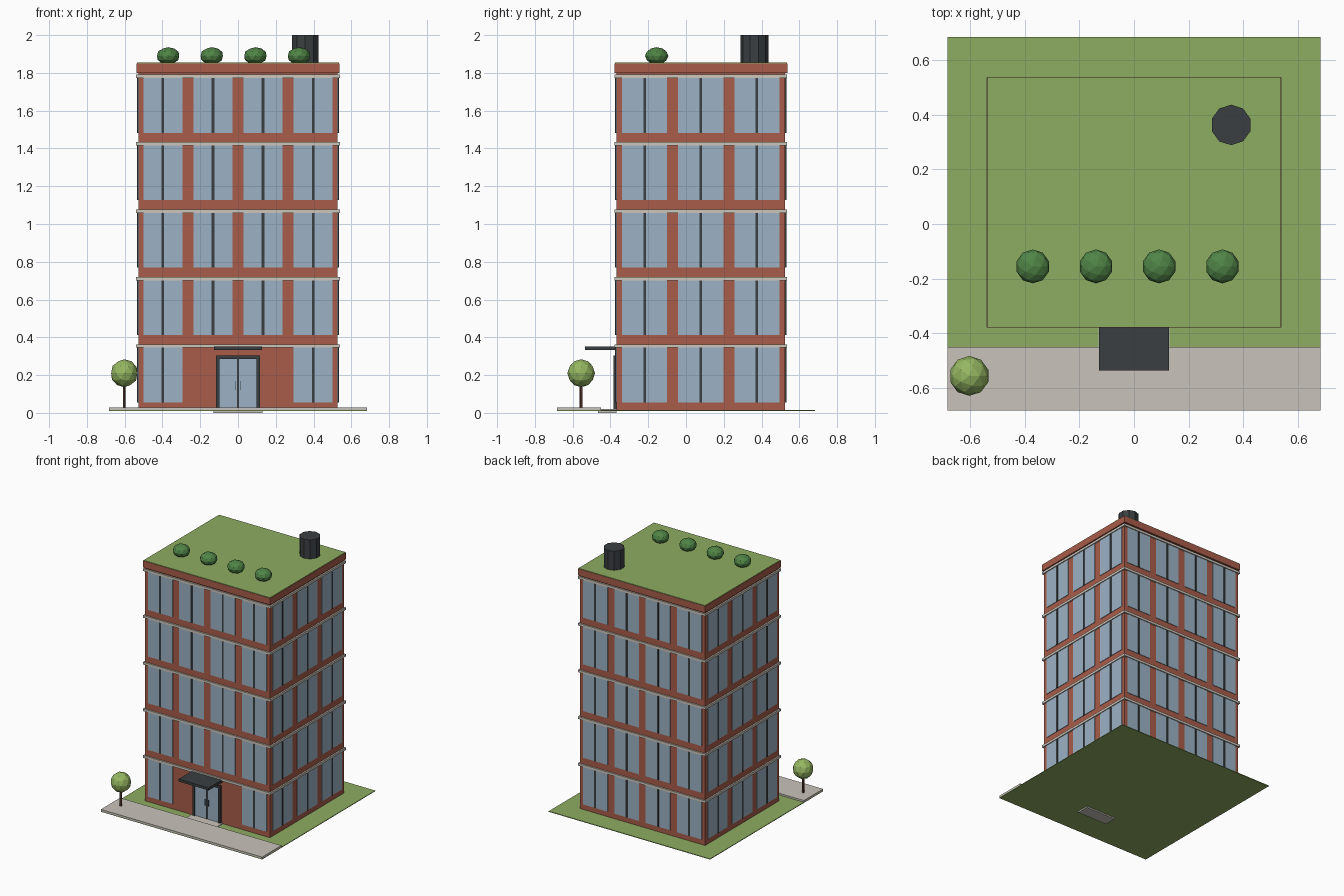
import bpy, bmesh
from mathutils import Matrix

if "Cube" in bpy.data.objects:
    bpy.data.objects.remove(bpy.data.objects["Cube"])


def material(name, rgb):
    m = bpy.data.materials.new(name)
    lin = [((c / 255 + 0.055) / 1.055) ** 2.4 for c in rgb]
    m.diffuse_color = (*lin, 1)
    m.use_nodes = True
    m.node_tree.nodes["Principled BSDF"].inputs["Base Color"].default_value = m.diffuse_color
    return m


BRICK = material("brick red", (168, 92, 73))
STONE = material("pale stone", (205, 199, 188))
GLASS = material("blue glass", (156, 178, 197))
DARK = material("dark metal", (58, 63, 65))
GRASS = material("grass green", (141, 172, 97))
PAVING = material("paving grey", (201, 195, 187))
BUSH = material("bush green", (80, 132, 70))
LEAF = material("leaf green", (150, 184, 98))
BARK = material("bark brown", (94, 60, 50))


def finish(name, bm, mat):
    me = bpy.data.meshes.new(name)
    bm.to_mesh(me)
    bm.free()
    me.materials.append(mat)
    ob = bpy.data.objects.new(name, me)
    bpy.context.collection.objects.link(ob)
    return ob


def add_box(bm, x0, x1, y0, y1, z0, z1):
    mat = Matrix.Translation(((x0 + x1) / 2, (y0 + y1) / 2, (z0 + z1) / 2))
    bmesh.ops.create_cube(bm, size=1, matrix=mat @ Matrix.Diagonal((x1 - x0, y1 - y0, z1 - z0, 1)))


def box(name, mat, *dims):
    bm = bmesh.new()
    add_box(bm, *dims)
    return finish(name, bm, mat)


def cylinder(name, mat, x, y, z0, z1, r, sides):
    bm = bmesh.new()
    bmesh.ops.create_cone(bm, cap_ends=True, segments=sides, radius1=r, radius2=r, depth=z1 - z0,
                          matrix=Matrix.Translation((x, y, (z0 + z1) / 2)))
    return finish(name, bm, mat)


def foliage(name, mat, x, y, z, r, rz):
    bm = bmesh.new()
    bmesh.ops.create_icosphere(bm, subdivisions=2, radius=1,
                               matrix=Matrix.Translation((x, y, z)) @ Matrix.Diagonal((r, r, rz, 1)))
    return finish(name, bm, mat)


# Main dimensions
HX, HY, CY = 0.528, 0.446, 0.078
FLOORS, STEP = 5, 0.357
FRONT = CY - HY

# Site
box("lawn", GRASS, -0.682, 0.682, -0.682, 0.684, 0.010, 0.015)
box("pavement", PAVING, -0.682, 0.682, -0.682, -0.45, 0.0145, 0.028)
box("door_step", PAVING, -0.13, 0.13, -0.465, FRONT, 0, 0.02)

# Building body, parapet and planted roof
box("walls", BRICK, -HX, HX, CY - HY, CY + HY, 0.012, 1.81)
box("parapet", BRICK, -0.537, 0.537, CY - 0.457, CY + 0.459, 1.80, 1.851)
box("roof_lawn", GRASS, -0.535, 0.535, CY - 0.455, CY + 0.457, 1.85, 1.855)

# Stone bands above each floor
bands = bmesh.new()
for f in range(FLOORS):
    z = 0.345 + STEP * f
    add_box(bands, -0.539, 0.539, CY - 0.457, CY + 0.457, z, z + 0.018)
finish("stone_bands", bands, STONE)

# Window panes and mullions on all four sides
panes, mullions = bmesh.new(), bmesh.new()


def window(axis, side, c, w, z):
    for bm, half, out in ((panes, w / 2, 0.004), (mullions, 0.007, 0.007)):
        if axis == "y":
            wall = CY + side * HY
            ys = sorted((wall - side * 0.002, wall + side * out))
            add_box(bm, c - half, c + half, *ys, z, z + 0.29)
        else:
            xs = sorted((side * (HX - 0.002), side * (HX + out)))
            add_box(bm, *xs, c - half, c + half, z, z + 0.29)


for f in range(FLOORS):
    z = 0.055 + STEP * f
    for side in (-1, 1):
        for i in range(4):
            # Entrance replaces the middle windows at ground level
            if not (f == 0 and side == -1 and i in (1, 2)):
                window("y", side, (i - 1.5) * 0.265, 0.208, z)
        for i in range(3):
            window("x", side, CY + (i - 1) * 0.297, 0.239, z)
finish("window_panes", panes, GLASS)
finish("window_mullions", mullions, DARK)

# Entrance: frame, two glazed leaves, handles and canopy
frame = bmesh.new()
for s in (-1, 1):
    xs = sorted((s * 0.099, s * 0.117))
    add_box(frame, *xs, FRONT - 0.015, FRONT + 0.002, 0.02, 0.305)
add_box(frame, -0.117, 0.117, FRONT - 0.015, FRONT + 0.002, 0.285, 0.305)
add_box(frame, -0.004, 0.004, FRONT - 0.010, FRONT + 0.002, 0.02, 0.286)
finish("door_frame", frame, DARK)
leaves, handles = bmesh.new(), bmesh.new()
for s in (-1, 1):
    add_box(leaves, *sorted((s * 0.003, s * 0.1)), FRONT - 0.007, FRONT + 0.002, 0.02, 0.286)
    add_box(handles, *sorted((s * 0.012, s * 0.016)), FRONT - 0.013, FRONT - 0.006, 0.12, 0.17)
finish("door_leaves", leaves, GLASS)
finish("door_handles", handles, DARK)
box("entrance_canopy", DARK, -0.127, 0.127, -0.535, FRONT + 0.002, 0.333, 0.352)

# Rooftop bushes and water tank
for i in range(4):
    foliage(f"roof_bush_{i + 1}", BUSH, -0.37 + 0.231 * i, -0.155, 1.89, 0.062, 0.046)
cylinder("roof_tank", DARK, 0.355, 0.362, 1.85, 2.0, 0.074, 10)

# Street tree
cylinder("tree_trunk", BARK, -0.602, -0.555, 0.025, 0.16, 0.008, 6)
foliage("tree_crown", LEAF, -0.602, -0.555, 0.21, 0.073, 0.074)
